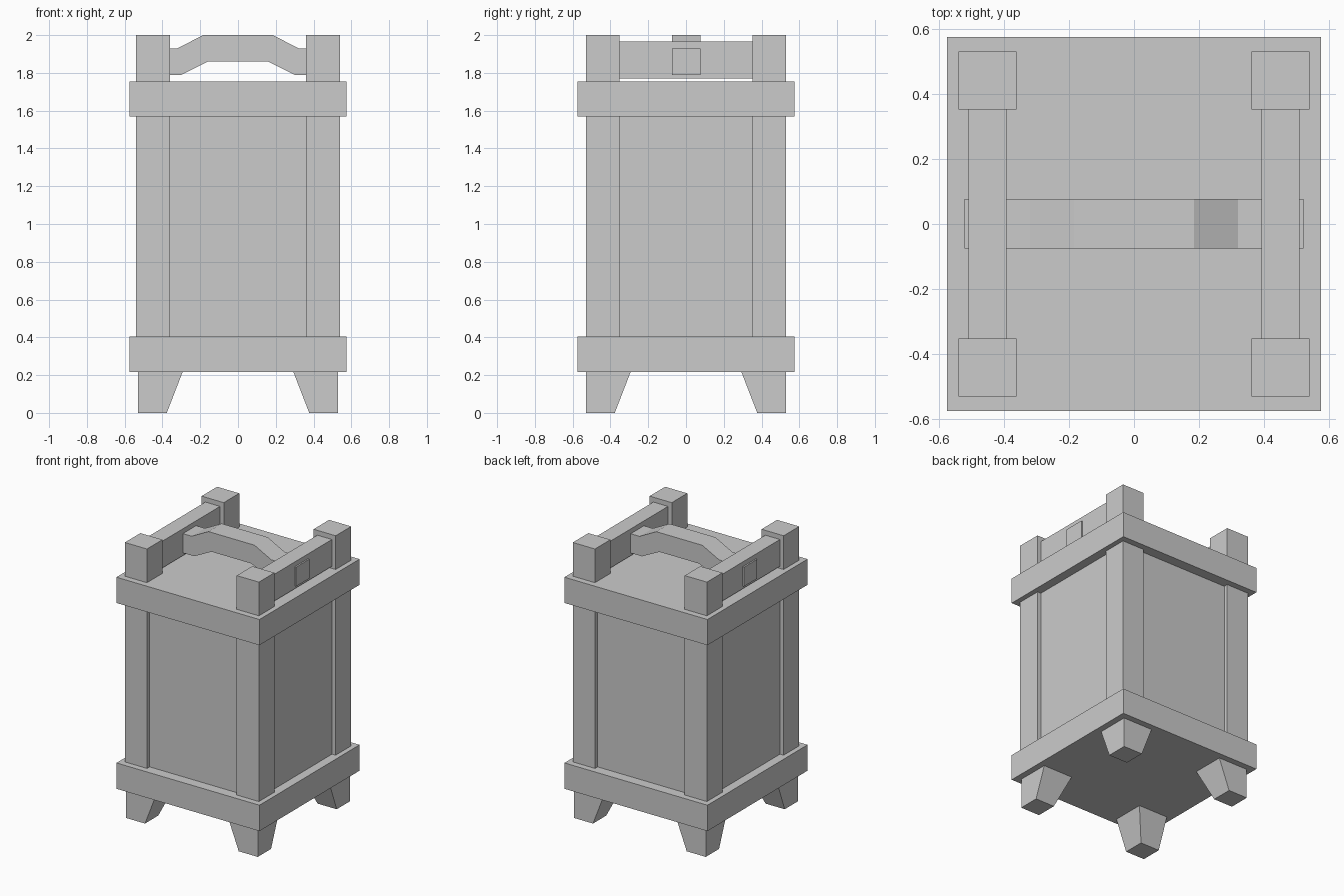
import bpy
import bmesh

if "Cube" in bpy.data.objects:
    bpy.data.objects.remove(bpy.data.objects["Cube"])


def finish(name, bm):
    bmesh.ops.recalc_face_normals(bm, faces=bm.faces)
    mesh = bpy.data.meshes.new(name)
    bm.to_mesh(mesh)
    bm.free()
    obj = bpy.data.objects.new(name, mesh)
    bpy.context.collection.objects.link(obj)
    return obj


def box(name, x, y, z, base=None):
    """Box from (min, max) ranges; base gives optional (x, y) ranges at the bottom."""
    bx, by = base or (x, y)
    bm = bmesh.new()
    bmesh.ops.create_cube(bm, size=2)
    for v in bm.verts:
        i, j, k = (int(c > 0) for c in v.co)
        v.co = (x[i], y[j], z[k]) if k else (bx[i], by[j], z[k])
    return finish(name, bm)


def span(a, b, s):
    return tuple(sorted((a * s, b * s)))


# Body panels and the two overhanging slabs
box("body_panels", (-0.51, 0.51), (-0.50, 0.50), (0.40, 1.575))
box("bottom_slab", (-0.575, 0.575), (-0.575, 0.575), (0.217, 0.405))
box("top_slab", (-0.575, 0.575), (-0.575, 0.575), (1.568, 1.755))

# Corner posts, top posts and tapered feet
for sx, side in ((-1, "left"), (1, "right")):
    for sy, end in ((-1, "front"), (1, "back")):
        tag = f"{end}_{side}"
        px, py = span(0.361, 0.539, sx), span(0.352, 0.53, sy)
        box(f"corner_post_{tag}", px, py, (0.40, 1.575))
        box(f"top_post_{tag}", px, py, (1.755, 2.0))
        box(f"foot_{tag}", span(0.293, 0.53, sx), span(0.293, 0.53, sy), (0, 0.217),
            base=(span(0.377, 0.53, sx), span(0.377, 0.53, sy)))
    # Side rail between the top posts
    box(f"side_rail_{side}", span(0.391, 0.509, sx), (-0.355, 0.355), (1.77, 1.965))

# Arched carrying handle through both rails
half = [(0.52, 1.79), (0.30, 1.79), (0.16, 1.86)]
upper = [(0.185, 2.0), (0.32, 1.93), (0.52, 1.93)]
profile = (half + [(-x, z) for x, z in reversed(half)]
           + [(-x, z) for x, z in reversed(upper)] + upper)
bm = bmesh.new()
face = bm.faces.new([bm.verts.new((x, -0.075, z)) for x, z in profile])
ext = bmesh.ops.extrude_face_region(bm, geom=[face], use_keep_orig=True)
bmesh.ops.translate(bm, vec=(0, 0.152, 0),
                    verts=[g for g in ext["geom"] if isinstance(g, bmesh.types.BMVert)])
finish("carrying_handle", bm)
